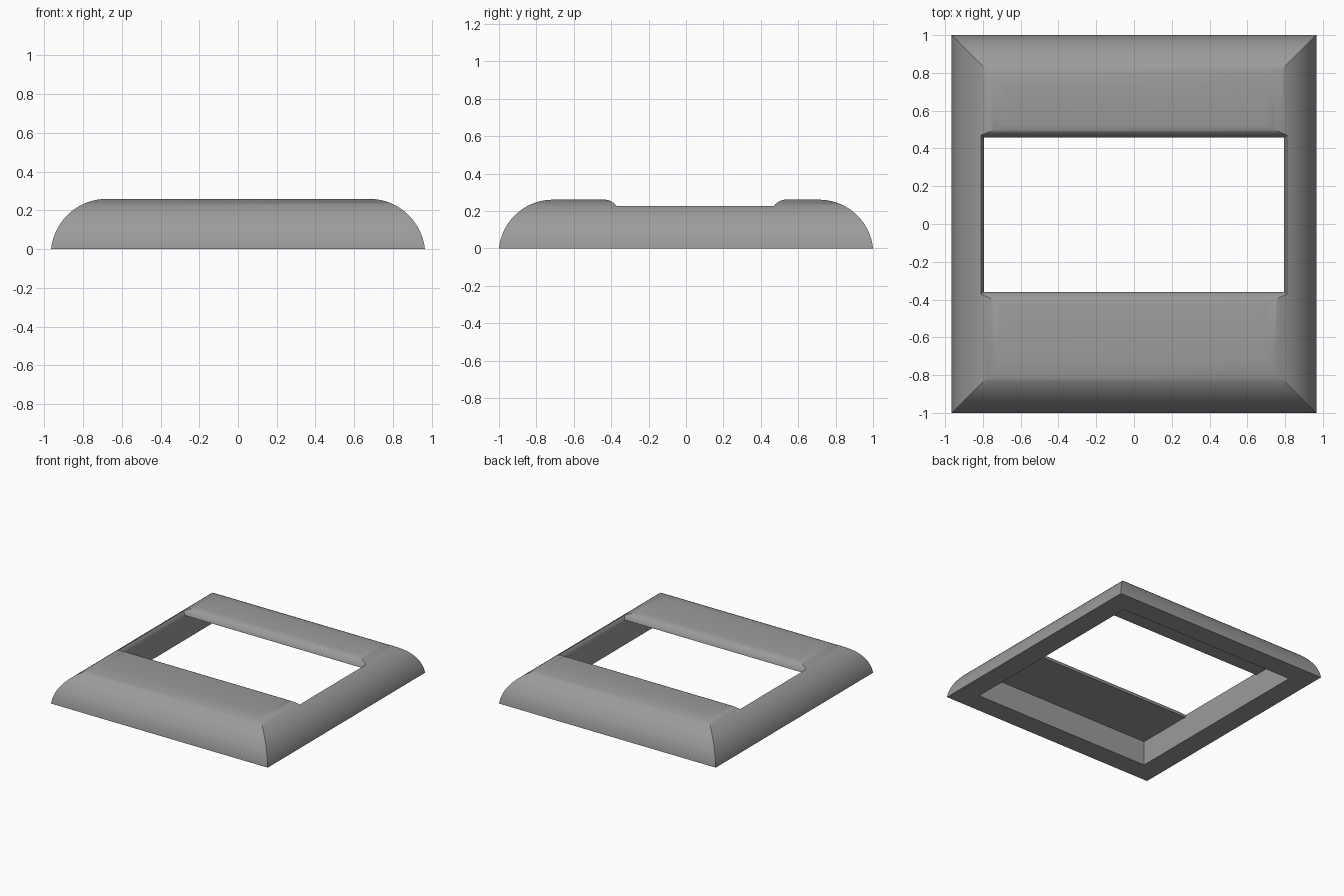
import bpy, bmesh, math

if "Cube" in bpy.data.objects:
    bpy.data.objects.remove(bpy.data.objects["Cube"])

grey = bpy.data.materials.new("mid grey")
grey.diffuse_color = (0.33, 0.33, 0.33, 1)
grey.use_nodes = True
grey.node_tree.nodes["Principled BSDF"].inputs["Base Color"].default_value = grey.diffuse_color


def stacked_rectangles(name, rings):
    """Closed solid lofted through rectangles (x0, x1, y0, y1, z)."""
    bm = bmesh.new()
    loops = [[bm.verts.new(p) for p in
              ((x0, y0, z), (x1, y0, z), (x1, y1, z), (x0, y1, z))]
             for x0, x1, y0, y1, z in rings]
    for a, b in zip(loops, loops[1:]):
        for i in range(4):
            j = (i + 1) % 4
            bm.faces.new((a[i], a[j], b[j], b[i]))
    bm.faces.new(loops[0][::-1])
    bm.faces.new(loops[-1])
    bmesh.ops.recalc_face_normals(bm, faces=bm.faces)
    mesh = bpy.data.meshes.new(name)
    bm.to_mesh(mesh)
    bm.free()
    mesh.materials.append(grey)
    obj = bpy.data.objects.new(name, mesh)
    bpy.context.collection.objects.link(obj)
    return obj


def grow(rect, d, z):
    x0, x1, y0, y1 = rect
    return (x0 - d, x1 + d, y0 - d, y1 + d, z)


# Outer shell: mitred block with a quarter-round edge
outer = (-0.965, 0.965, -1.0, 1.0)
R, DROP, STEPS = 0.29, 0.03, 20
start = math.asin(DROP / R)
run = R * math.cos(start)
rings = []
for i in range(STEPS + 1):
    a = start + (math.pi / 2 - start) * i / STEPS
    rings.append(grow(outer, R * math.cos(a) - run, R * math.sin(a) - DROP))
frame = stacked_rectangles("rounded_frame", rings)

# Hollow underside
cavity = stacked_rectangles("cavity_cutter", [
    (-0.795, 0.795, -0.832, 0.832, -0.1),
    (-0.795, 0.795, -0.832, 0.832, 0.198)])

# Window with a rounded upper lip
window = (-0.795, 0.795, -0.357, 0.455)
r = 0.08
rings = [grow(window, 0, 0.1)]
for i in range(11):
    a = math.radians(86) * i / 10
    rings.append(grow(window, r - r * math.cos(a), 0.1805 + r * math.sin(a)))
rings.append(grow(window, r, 0.35))
opening = stacked_rectangles("window_cutter", rings)

# Cut the cavity, then the window
bpy.context.view_layer.objects.active = frame
frame.select_set(True)
for cutter in (cavity, opening):
    cutter.hide_render = True
    mod = frame.modifiers.new("cut", 'BOOLEAN')
    mod.operation = 'DIFFERENCE'
    mod.solver = 'EXACT'
    mod.object = cutter
    bpy.ops.object.modifier_apply(modifier=mod.name)
    bpy.data.objects.remove(cutter)

bpy.ops.object.shade_smooth_by_angle(angle=math.radians(30))
